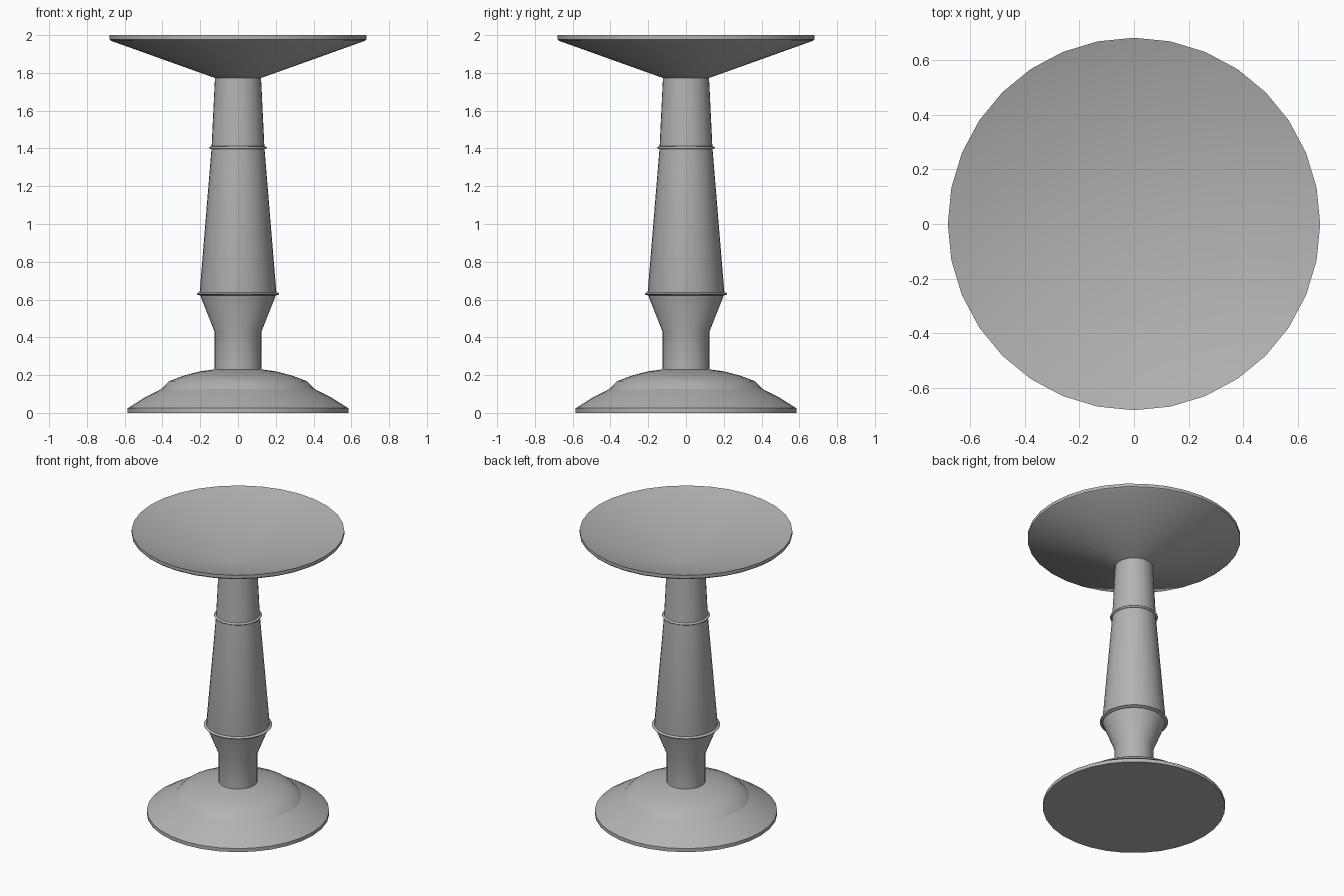
import bpy, bmesh, math

if "Cube" in bpy.data.objects:
    bpy.data.objects.remove(bpy.data.objects["Cube"])

SIDES = 32

grey = bpy.data.materials.new("dark_grey")
grey.diffuse_color = (0.45, 0.45, 0.45, 1)
grey.use_nodes = True
grey.node_tree.nodes["Principled BSDF"].inputs["Base Color"].default_value = grey.diffuse_color


def lathe(name, profile, angle=30):
    """Turn an (r, z) profile, listed bottom to top, around the z axis."""
    bm = bmesh.new()
    rings = []
    for r, z in profile:
        if r == 0:
            rings.append([bm.verts.new((0, 0, z))] * SIDES)
        else:
            rings.append([bm.verts.new((r * math.cos(2 * math.pi * j / SIDES),
                                        r * math.sin(2 * math.pi * j / SIDES), z))
                          for j in range(SIDES)])
    for low, high in zip(rings, rings[1:]):
        for j in range(SIDES):
            k = (j + 1) % SIDES
            corners = dict.fromkeys((low[j], low[k], high[k], high[j]))
            bm.faces.new(list(corners))
    mesh = bpy.data.meshes.new(name)
    bm.to_mesh(mesh)
    bm.free()
    mesh.materials.append(grey)
    obj = bpy.data.objects.new(name, mesh)
    bpy.context.collection.objects.link(obj)
    bpy.ops.object.select_all(action='DESELECT')
    obj.select_set(True)
    bpy.context.view_layer.objects.active = obj
    bpy.ops.object.shade_smooth_by_angle(angle=math.radians(angle))
    return obj


# Foot: flat-bottomed skirt with a dome sitting on it
lathe("foot_skirt", [(0, 0), (0.584, 0), (0.584, 0.025), (0.497, 0.08), (0.405, 0.127)])
lathe("foot_dome", [(0.405, 0.127), (0.365, 0.168), (0.285, 0.198),
                    (0.205, 0.219), (0.122, 0.231)])

# Turned stem: neck, flare and long taper
lathe("stem", [(0.124, 0.228), (0.124, 0.43), (0.2, 0.622), (0.203, 0.638),
               (0.14, 1.403), (0.122, 1.775)])


# Thin rounded bands around the stem
def band(name, inner, outer, z, h=0.008):
    arc = [math.radians(a) for a in (-90, -45, 0, 45, 90)]
    lathe(name, [(inner + (outer - inner) * math.cos(a), z + h * math.sin(a))
                 for a in arc], 80)


band("lower_band", 0.2, 0.219, 0.63)
band("upper_band", 0.138, 0.153, 1.404)

# Dished top: conical underside, thin rim, softly shaded hollow
lathe("dish", [(0.122, 1.773), (0.673, 1.97), (0.681, 1.978), (0.681, 2), (0, 1.79)])
